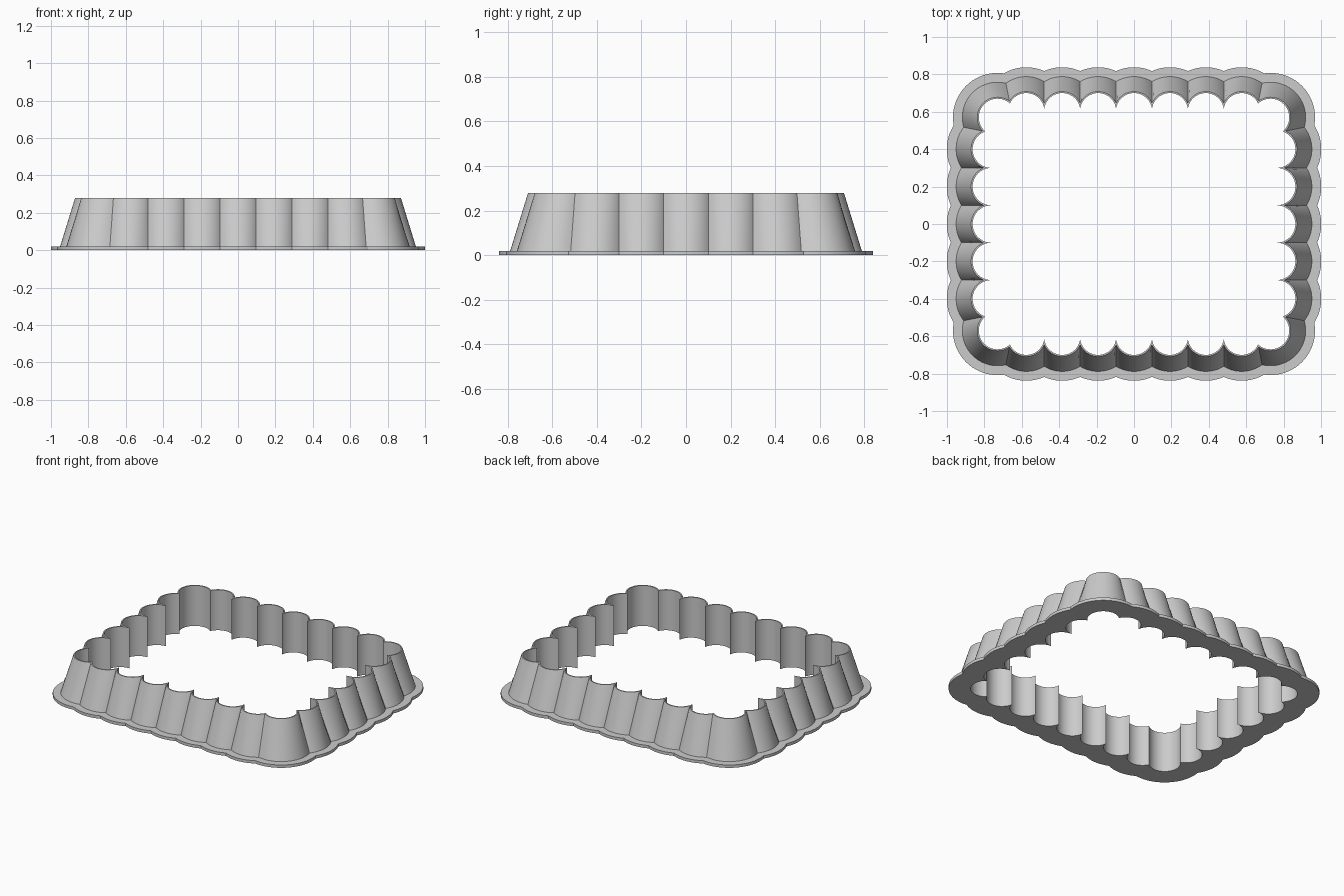
import bpy, bmesh, math
from mathutils import Vector

cube = bpy.data.objects.get("Cube")
if cube:
    bpy.data.objects.remove(cube, do_unlink=True)

STEPS = 20  # segments per scallop

# Scallop circles (centre, radius), counter-clockwise from the lower right
side = [(Vector((0.763, 0.2 * i)), 0.1) for i in range(-2, 3)]
back = [(Vector((-0.192 * i, 0.603)), 0.097) for i in range(-3, 4)]
corner_a = [(Vector((0.73, 0.57)), 0.1)]
corner_b = [(Vector((-0.73, 0.57)), 0.1)]
half = side + corner_a + back + corner_b
circles = half + [(-c, r) for c, r in half]


def crossing(first, second, offset):
    """Outer meeting point of two neighbouring scallops."""
    (c1, r1), (c2, r2) = first, second
    r1, r2 = r1 + offset, r2 + offset
    d = c2 - c1
    along = (d.length_squared + r1 * r1 - r2 * r2) / (2 * d.length)
    out = math.sqrt(max(0.0, r1 * r1 - along * along))
    d.normalize()
    return c1 + d * along + Vector((d.y, -d.x)) * out


def outline(offset):
    """Scalloped loop grown outward by an offset."""
    points = []
    n = len(circles)
    for i, (c, r) in enumerate(circles):
        start = crossing(circles[i - 1], circles[i], offset) - c
        end = crossing(circles[i], circles[(i + 1) % n], offset) - c
        a = math.atan2(start.y, start.x)
        sweep = (math.atan2(end.y, end.x) - a) % math.tau
        for k in range(STEPS):
            t = a + sweep * k / STEPS
            points.append(c + Vector((math.cos(t), math.sin(t))) * (r + offset))
    return points


# Cross-section as (offset, height): flange, tapered wall, thin rim
section = [(0, 0), (0.138, 0), (0.138, 0.02), (0.088, 0.02), (0.008, 0.28), (0, 0.28)]

bm = bmesh.new()
rings = [[bm.verts.new((p.x, p.y, z)) for p in outline(off)] for off, z in section]
for i, ring in enumerate(rings):
    after = rings[(i + 1) % len(rings)]
    for j in range(len(ring)):
        k = (j + 1) % len(ring)
        bm.faces.new((ring[j], ring[k], after[k], after[j]))
bmesh.ops.recalc_face_normals(bm, faces=bm.faces)

mesh = bpy.data.meshes.new("scalloped_cutter")
bm.to_mesh(mesh)
bm.free()
cutter = bpy.data.objects.new("scalloped_cutter", mesh)
bpy.context.collection.objects.link(cutter)

# Plain grey material
grey = bpy.data.materials.new("light_grey")
grey.use_nodes = True
colour = (0.6, 0.6, 0.6, 1)
grey.diffuse_color = colour
grey.node_tree.nodes["Principled BSDF"].inputs["Base Color"].default_value = colour
mesh.materials.append(grey)

# Smooth scallops with crisp cusps and rims
bpy.ops.object.select_all(action="DESELECT")
cutter.select_set(True)
bpy.context.view_layer.objects.active = cutter
bpy.ops.object.shade_smooth_by_angle(angle=math.radians(25))
